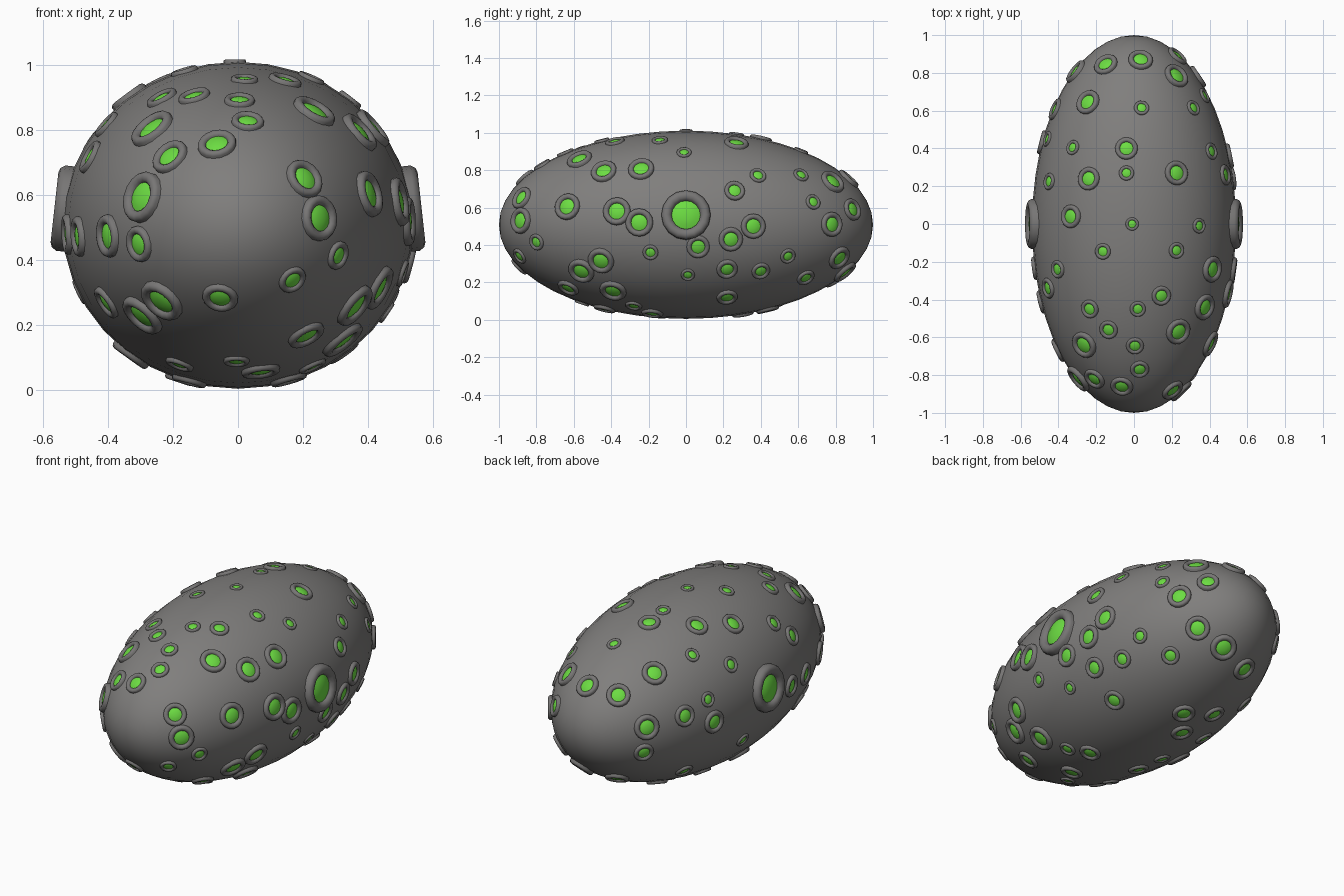
import bpy, bmesh, math
from mathutils import Vector, Matrix

if "Cube" in bpy.data.objects:
    bpy.data.objects.remove(bpy.data.objects["Cube"])

SEMI = Vector((0.54, 1.0, 0.503))      # hull half sizes
MID = Vector((0, 0, 0.508))


def material(name, rgb):
    m = bpy.data.materials.new(name)
    m.diffuse_color = (*rgb, 1)
    m.use_nodes = True
    m.node_tree.nodes["Principled BSDF"].inputs["Base Color"].default_value = m.diffuse_color
    return m


hull_grey = material("hull grey", (0.215, 0.21, 0.205))
ring_grey = material("ring grey", (0.185, 0.18, 0.178))
lens_green = material("lens green", (0.15, 0.72, 0.055))


def make_object(name, bm, mat, angle):
    bmesh.ops.recalc_face_normals(bm, faces=bm.faces)
    me = bpy.data.meshes.new(name)
    bm.to_mesh(me)
    bm.free()
    me.materials.append(mat)
    ob = bpy.data.objects.new(name, me)
    bpy.context.collection.objects.link(ob)
    bpy.ops.object.select_all(action='DESELECT')
    ob.select_set(True)
    bpy.context.view_layer.objects.active = ob
    bpy.ops.object.shade_smooth_by_angle(angle=math.radians(angle))
    return ob


# Egg-shaped hull, poles along its length
bm = bmesh.new()
bmesh.ops.create_uvsphere(bm, u_segments=36, v_segments=24, radius=1)
bmesh.ops.rotate(bm, matrix=Matrix.Rotation(math.pi / 2, 3, 'X'), verts=bm.verts)
bmesh.ops.scale(bm, vec=SEMI, verts=bm.verts)
bmesh.ops.translate(bm, vec=MID, verts=bm.verts)
make_object("hull", bm, hull_grey, 60)

# Port placements: (across, up, outer radius) in the plane of each side
top_ports = [
    (-.15, .845, .065), (.035, .87, .065), (.225, .785, .07), (.23, .89, .06),
    (-.245, .645, .068), (.04, .615, .04), (.315, .615, .042), (-.325, .405, .04),
    (-.04, .4, .06), (-.04, .27, .04), (-.24, .24, .062), (.225, .27, .065),
    (.41, .385, .045), (-.335, .04, .062), (-.01, 0, .035), (.345, -.01, .04),
    (-.165, -.145, .043), (.225, -.14, .043), (-.405, -.24, .048), (.415, -.24, .07),
    (-.235, -.45, .05), (.02, -.45, .042), (.145, -.38, .052), (.375, -.44, .07),
    (-.135, -.56, .05), (.235, -.57, .07), (-.265, -.64, .073), (.005, -.645, .047),
    (.03, -.77, .05), (-.21, -.82, .06), (-.065, -.86, .06), (.205, -.88, .063),
    (-.45, .225, .045), (-.455, -.34, .055)]
right_ports = [
    (-.635, .605, .072), (-.37, .58, .075), (-.25, .52, .075), (0, .56, .132),
    (.26, .69, .055), (.68, .63, .042), (.78, .51, .066), (.36, .5, .067),
    (.24, .43, .065), (.065, .39, .062), (-.19, .36, .042), (.01, .24, .037),
    (.22, .27, .057), (.4, .26, .05), (.545, .34, .042), (.64, .225, .05),
    (.82, .33, .066), (.22, .12, .057), (-.455, .315, .072), (-.56, .26, .073),
    (-.63, .17, .06), (-.39, .155, .073), (-.28, .075, .045), (-.8, .415, .045),
    (-.885, .53, .07), (-.89, .34, .045), (-.18, .035, .058)]
front_ports = [
    (-.295, .595, .08), (-.4, .475, .066), (-.305, .45, .056), (-.055, .285, .055),
    (-.235, .275, .073), (-.295, .23, .073), (-.405, .27, .055), (-.005, .09, .04),
    (.07, .06, .06), (-.18, .08, .045), (-.33, .11, .065), (-.15, .03, .055)]
left_ports = [(0, .56, .132)]
back_left_ports = [
    (-.237, -.296, .07), (-.03, -.237, .06), (.097, -.15, .042), (.13, -.27, .065),
    (-.253, -.43, .055), (.29, -.366, .042), (-.03, -.527, .05), (.075, -.53, .05),
    (.56, -.08, .062), (.64, -.016, .062)]
under_ports = [
    (.44, .086, .072), (.56, -.016, .065), (.247, -.253, .062), (.414, -.247, .058),
    (.247, -.344, .06), (.156, -.468, .045)]

X, Y, Z = Vector((1, 0, 0)), Vector((0, 1, 0)), Vector((0, 0, 1))
down = Vector((0, 0, MID.z))
# (ports, across axis, up axis, origin shift)
sides = [
    (top_ports, X, Y, Vector()),
    (right_ports, Y, Z, down),
    (front_ports, X, Z, down),
    (left_ports, -Y, Z, down),
    (back_left_ports, Vector((-.8, -.6, 0)), Vector((.258, -.344, .903)), Vector()),
    (under_ports, Vector((-.8, .6, 0)), Vector((.258, .344, .903)), Vector())]


def hull_point(across, up, shift, u, v):
    """Point and normal where a straight line into the side meets the hull."""
    out = across.cross(up).normalized()
    p = across * u + up * v - shift
    ps = Vector([p[i] / SEMI[i] for i in range(3)])
    ds = Vector([out[i] / SEMI[i] for i in range(3)])
    a, b, c = ds.dot(ds), ps.dot(ds), ps.dot(ps) - 1
    w = (-b + math.sqrt(max(b * b - a * c, 0))) / a
    s = (ps + ds * w).normalized()
    point = Vector([s[i] * SEMI[i] for i in range(3)])
    normal = Vector([s[i] / SEMI[i] for i in range(3)]).normalized()
    return point + MID, normal


def lathe(bm, profile, frame, r, n=16):
    """Turn a radius/height profile round the port axis; radius 0 closes it."""
    rows = []
    for pr, ph in profile:
        if pr == 0:
            rows.append([bm.verts.new(frame @ Vector((0, 0, ph * r)))] * n)
        else:
            rows.append([bm.verts.new(frame @ Vector((
                pr * r * math.cos(k * math.tau / n),
                pr * r * math.sin(k * math.tau / n), ph * r))) for k in range(n)])
    for lo, hi in zip(rows, rows[1:]):
        for k in range(n):
            j = (k + 1) % n
            quad = [lo[k], lo[j], hi[j], hi[k]]
            bm.faces.new(list(dict.fromkeys(quad)))


ring_profile = [(1, -.3), (1, .06), (.93, .17), (.82, .21), (.7, .19), (.6, .11), (.56, -.05)]
lens_profile = [(.58, .03), (.4, .10), (.2, .135), (0, .145)]

# Raised rings with domed lenses
rings, lenses = bmesh.new(), bmesh.new()
for ports, across, up, shift in sides:
    for u, v, r in ports:
        point, normal = hull_point(across, up, shift, u, v)
        turn = normal.to_track_quat('Z', 'Y').to_matrix().to_4x4()
        frame = Matrix.Translation(point) @ turn
        lathe(rings, ring_profile, frame, r)
        lathe(lenses, lens_profile, frame, r)
make_object("port_rings", rings, ring_grey, 50)
make_object("port_lenses", lenses, lens_green, 50)
